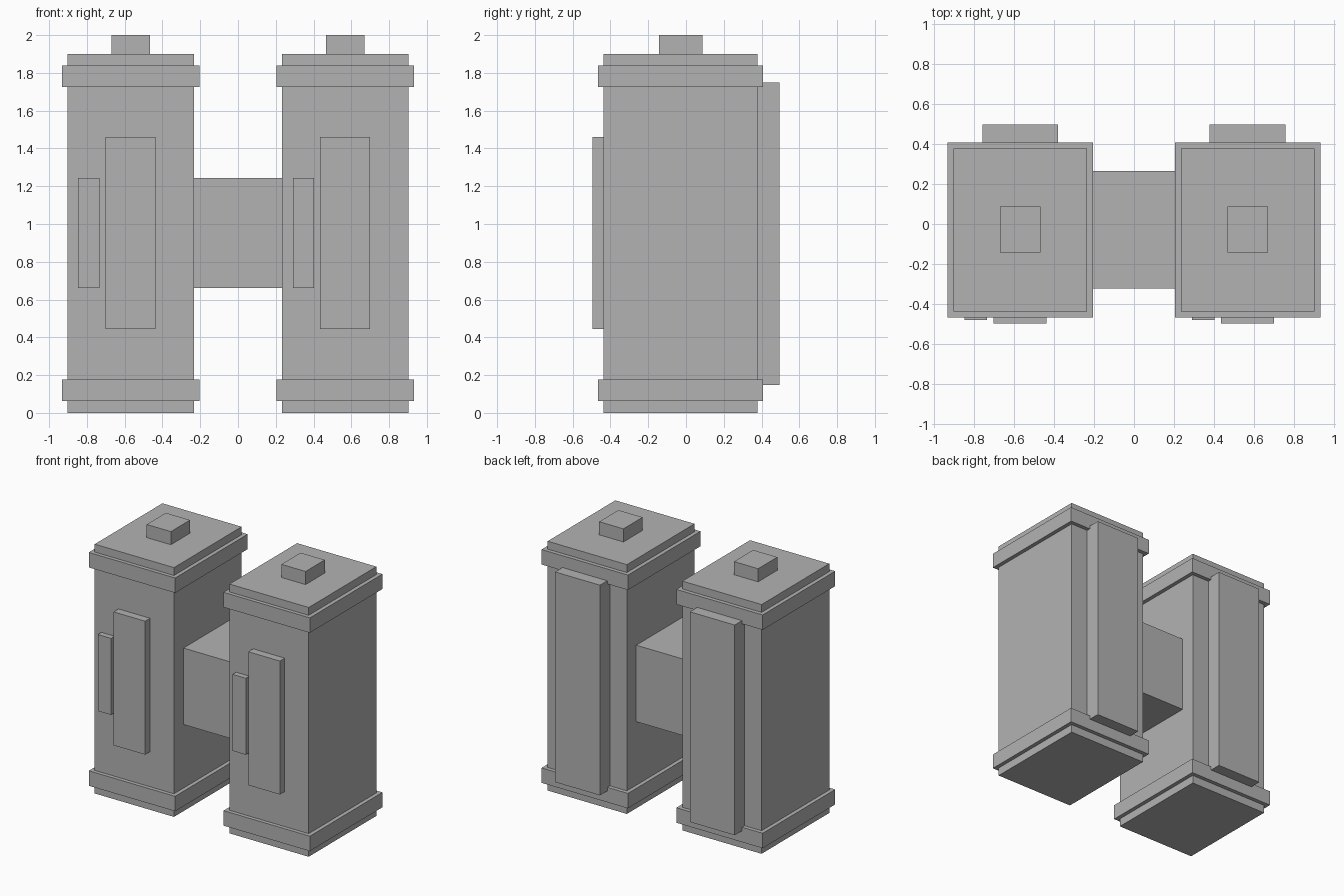
import bpy

if "Cube" in bpy.data.objects:
    bpy.data.objects.remove(bpy.data.objects["Cube"])

# One plain grey for the whole model
grey = bpy.data.materials.new("plain_grey")
grey.diffuse_color = (0.45, 0.45, 0.45, 1.0)
grey.use_nodes = True
grey.node_tree.nodes["Principled BSDF"].inputs["Base Color"].default_value = grey.diffuse_color


def box(name, x, y, z):
    """Box given by its (min, max) range on each axis."""
    ranges = (x, y, z)
    bpy.ops.mesh.primitive_cube_add(size=1, location=[(a + b) / 2 for a, b in ranges])
    obj = bpy.context.object
    obj.name = name
    obj.scale = [b - a for a, b in ranges]
    bpy.ops.object.transform_apply(location=False, rotation=False, scale=True)
    obj.data.materials.append(grey)
    return obj


def tower(side, cx):
    """One upright tower centred on x = cx."""
    def part(name, x0, x1, y, z):
        box(f"{side}_{name}", (cx + x0, cx + x1), y, z)

    part("body", -0.334, 0.334, (-0.437, 0.378), (0.0, 1.9))
    # Raised bands around the foot and the head
    part("lower_band", -0.364, 0.364, (-0.466, 0.408), (0.062, 0.176))
    part("upper_band", -0.364, 0.364, (-0.466, 0.408), (1.726, 1.84))
    part("top_knob", -0.102, 0.102, (-0.143, 0.088), (1.88, 2.0))
    # Front plates and the tall back panel
    part("front_plate", -0.134, 0.132, (-0.496, -0.42), (0.443, 1.46))
    part("narrow_front_plate", -0.278, -0.166, (-0.48, -0.42), (0.66, 1.243))
    part("back_panel", -0.19, 0.188, (0.36, 0.496), (0.148, 1.75))


tower("left", -0.568)
tower("right", 0.568)

# Block joining the two towers
box("bridge", (-0.25, 0.25), (-0.322, 0.265), (0.66, 1.243))
